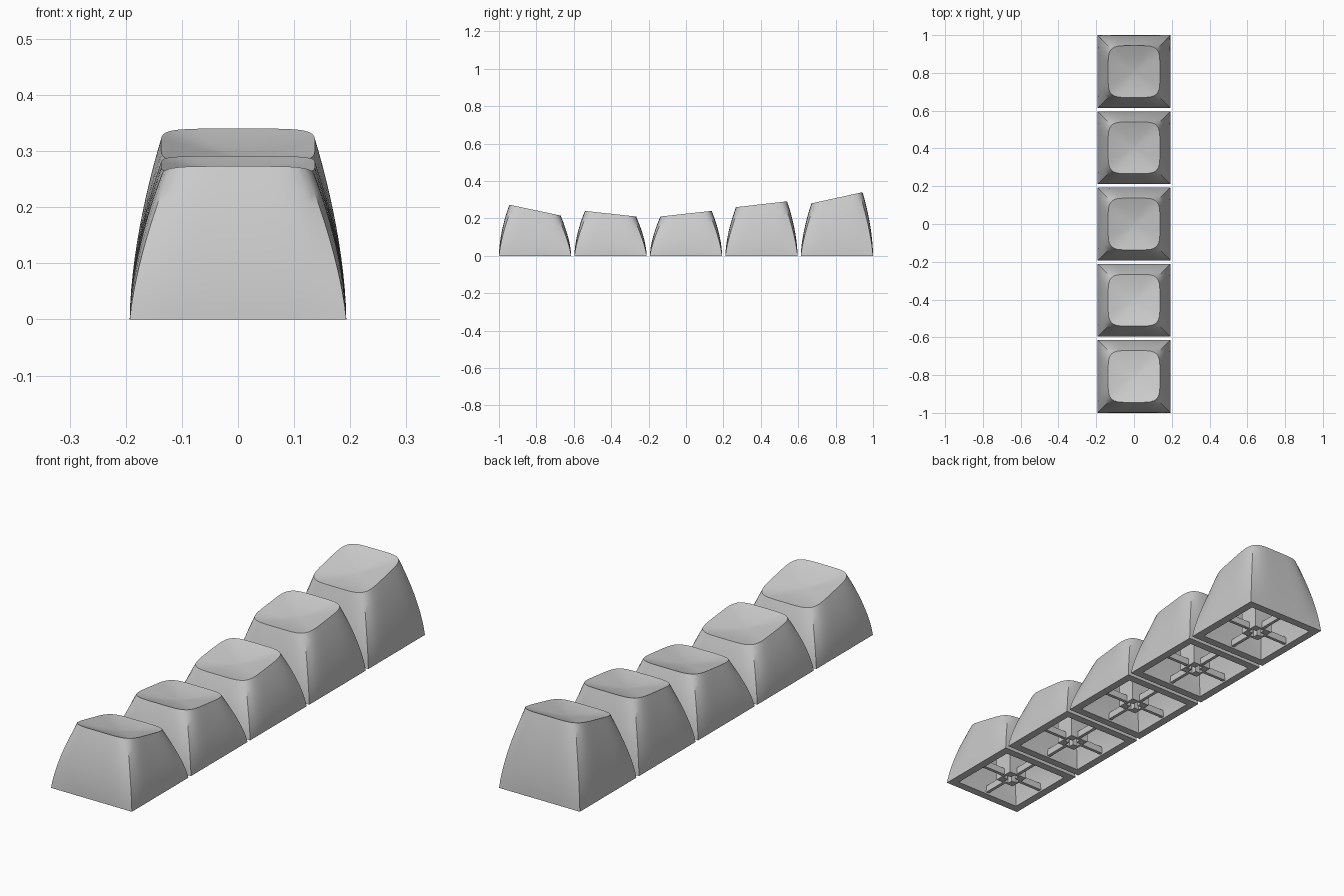
import bpy, bmesh, math

cube = bpy.data.objects.get("Cube")
if cube:
    bpy.data.objects.remove(cube)

GREY = (0.6, 0.6, 0.6, 1.0)
mat = bpy.data.materials.new("grey plastic")
mat.use_nodes = True
mat.diffuse_color = GREY
mat.node_tree.nodes["Principled BSDF"].inputs["Base Color"].default_value = GREY

SIDES = 64
BASE, TOP = 0.193, 0.137
WALL = 0.035
PITCH = 0.4035


def outline(half, roundness):
    """Square outline that softens into a rounded square."""
    pts = []
    for i in range(SIDES):
        a = 2 * math.pi * i / SIDES
        c, s = math.cos(a), math.sin(a)
        square = 1 / max(abs(c), abs(s))
        soft = (abs(c) ** 5 + abs(s) ** 5) ** -0.2
        r = half * (square + (soft - square) * roundness)
        pts.append((r * c, r * s))
    return pts


def add_ring(bm, pts, height):
    return [bm.verts.new((x, y, height(x, y))) for x, y in pts]


def bridge(bm, rings):
    for lo, hi in zip(rings, rings[1:]):
        n = len(lo)
        for i in range(n):
            j = (i + 1) % n
            bm.faces.new((lo[i], lo[j], hi[j], hi[i]))


def finish(bm, name, y):
    bmesh.ops.recalc_face_normals(bm, faces=bm.faces)
    mesh = bpy.data.meshes.new(name)
    bm.to_mesh(mesh)
    bm.free()
    mesh.materials.append(mat)
    ob = bpy.data.objects.new(name, mesh)
    ob.location.y = y
    bpy.context.collection.objects.link(ob)
    bpy.context.view_layer.objects.active = ob
    bpy.ops.object.select_all(action="DESELECT")
    ob.select_set(True)
    bpy.ops.object.shade_smooth_by_angle(angle=math.radians(32))


def build_shell(name, y, plane):
    bm = bmesh.new()
    rings = []
    # inner ceiling and inner wall, from the top down to the rim
    for i in range(6, -1, -1):
        t = i / 6
        half = BASE - WALL - (BASE - TOP) * t ** 1.7
        rings.append(add_ring(bm, outline(half, t * 0.6),
                              lambda px, py: 0.78 * t * plane(py)))
    bm.faces.new(rings[0])
    # bulging outer wall
    for i in range(13):
        t = i / 12
        half = BASE - (BASE - TOP) * t ** 1.7
        rings.append(add_ring(bm, outline(half, t),
                              lambda px, py: t * plane(py)))
    # dished top
    for i in range(7, 0, -1):
        s = i / 8
        rings.append(add_ring(bm, outline(TOP * s, 1),
                              lambda px, py: plane(py) - 0.02 * (1 - s ** 1.7)))
    bridge(bm, rings)
    centre = bm.verts.new((0, 0, plane(0) - 0.02))
    last = rings[-1]
    for i in range(SIDES):
        bm.faces.new((last[i], last[(i + 1) % SIDES], centre))
    finish(bm, name, y)


def build_stem(name, y, top):
    """Square post with a cross-shaped socket in its underside."""
    a, b, h, low = 0.011, 0.034, 0.044, 0.004
    quarter = [((b, -a), (h, -a)), ((b, a), (h, a)), ((a, a), (h, h))]
    inner, outer = [], []
    for k in range(4):
        c, s = [(1, 0), (0, 1), (-1, 0), (0, -1)][k]
        for p, q in quarter:
            inner.append((p[0] * c - p[1] * s, p[0] * s + p[1] * c))
            outer.append((q[0] * c - q[1] * s, q[0] * s + q[1] * c))
    bm = bmesh.new()
    rings = [add_ring(bm, pts, lambda px, py: z) for pts, z in
             ((inner, 0.1), (inner, low), (outer, low), (outer, top))]
    bridge(bm, rings)
    bm.faces.new(rings[0])
    bm.faces.new(rings[-1])
    finish(bm, name, y)


def build_ribs(name, y):
    """Four thin braces from the stem to the walls."""
    bm = bmesh.new()
    for dx, dy in ((1, 0), (-1, 0), (0, 1), (0, -1)):
        box = bmesh.ops.create_cube(bm, size=1)["verts"]
        for v in box:
            v.co.x = v.co.x * (0.12 if dx else 0.014) + dx * 0.102
            v.co.y = v.co.y * (0.12 if dy else 0.014) + dy * 0.102
            v.co.z = v.co.z * 0.03 + 0.022
    finish(bm, name, y)


# height of each cap at its front and back top edges, front row first
ROWS = [(0.273, 0.215), (0.24, 0.21), (0.21, 0.24), (0.26, 0.291), (0.28, 0.34)]
for n, (front, back) in enumerate(ROWS):
    y = (n - 2) * PITCH
    mid, slope = (front + back) / 2, (back - front) / (2 * TOP)

    def plane(py):
        return mid + slope * py

    build_shell(f"keycap_shell_{n + 1}", y, plane)
    build_stem(f"keycap_stem_{n + 1}", y, 0.78 * mid + 0.01)
    build_ribs(f"keycap_ribs_{n + 1}", y)
